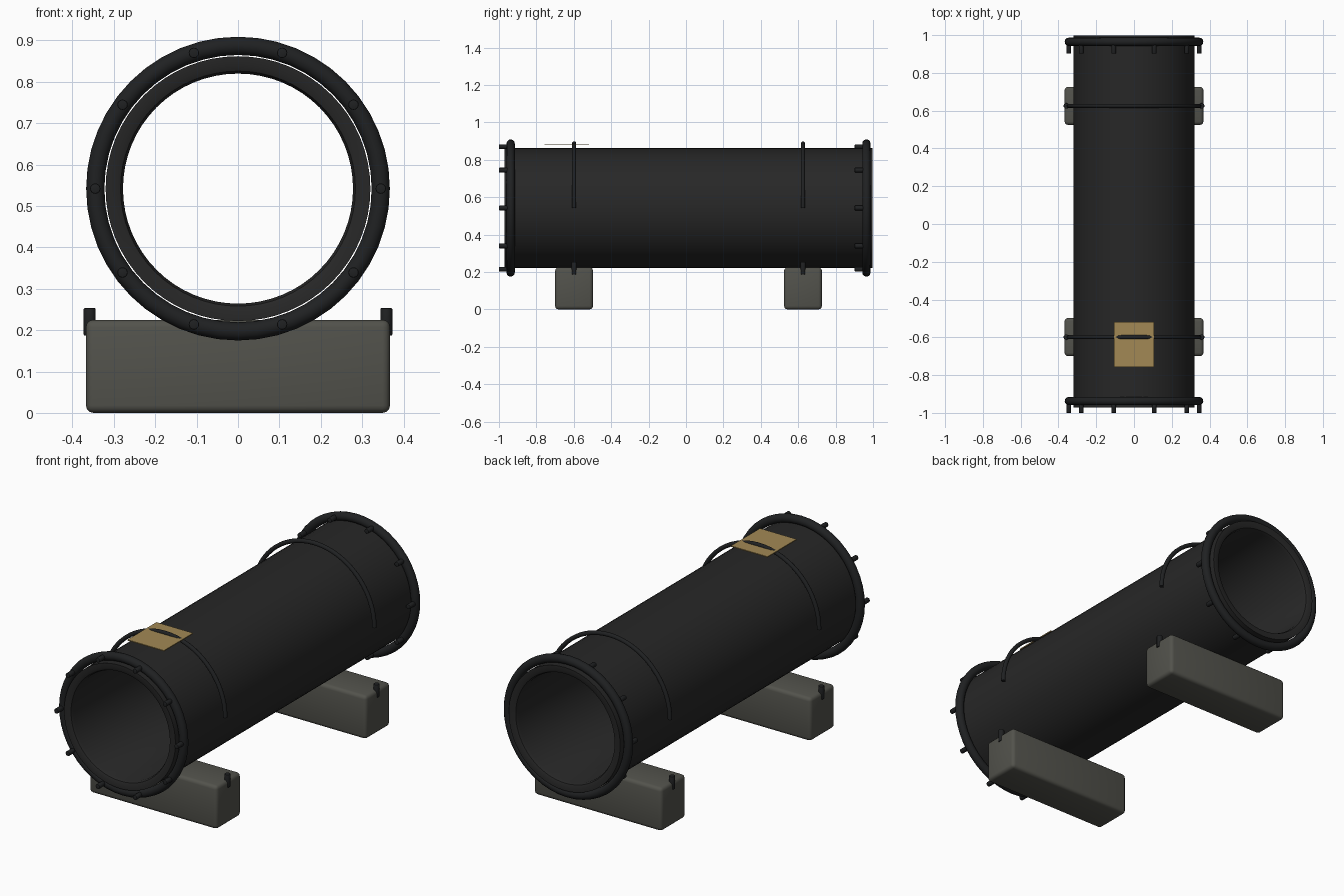
import bpy, math

if "Cube" in bpy.data.objects:
    bpy.data.objects.remove(bpy.data.objects["Cube"], do_unlink=True)

AXIS_Z = 0.542          # height of the tube axis
MID_Y = 0.0135          # lengthwise middle of the tube
RING_R = 0.345          # radius of flange rings and bolt circle
QUARTER = math.pi / 2


def material(name, rgb):
    m = bpy.data.materials.new(name)
    m.use_nodes = True
    colour = (*rgb, 1)
    m.diffuse_color = colour
    bsdf = m.node_tree.nodes["Principled BSDF"]
    bsdf.inputs["Base Color"].default_value = colour
    bsdf.inputs["Roughness"].default_value = 0.7
    return m


tube_black = material("tube black", (0.02, 0.02, 0.02))
iron_black = material("iron black", (0.014, 0.015, 0.016))
block_grey = material("block grey", (0.085, 0.085, 0.072))
brass = material("brass", (0.36, 0.25, 0.09))


def finish(name, mat, bevel=0, segments=3):
    ob = bpy.context.object
    ob.name = name
    ob.data.materials.clear()
    ob.data.materials.append(mat)
    bpy.ops.object.transform_apply(location=False, rotation=True, scale=True)
    if bevel:
        mod = ob.modifiers.new("Bevel", "BEVEL")
        mod.width, mod.segments = bevel, segments
        bpy.ops.object.modifier_apply(modifier=mod.name)
    bpy.ops.object.shade_smooth_by_angle(angle=math.radians(40))
    return ob


def box(name, loc, size, mat, bevel=0):
    bpy.ops.mesh.primitive_cube_add(size=1, location=loc)
    bpy.context.object.scale = size
    return finish(name, mat, bevel)


def cylinder(name, loc, radius, depth, mat, along_y=False):
    bpy.ops.mesh.primitive_cylinder_add(vertices=16, radius=radius, depth=depth, location=loc,
                                        rotation=(QUARTER if along_y else 0, 0, 0))
    return finish(name, mat, 0.003, 2)


# Hollow tube: closed wall profile spun around the y axis
def tube(name, outer, inner, length, lip, sides=64):
    h = length / 2
    profile = [(outer, -h), (outer, h), (inner + lip, h), (inner + lip * 0.3, h - lip * 0.3),
               (inner, h - lip), (inner, lip - h), (inner + lip * 0.3, lip * 0.3 - h),
               (inner + lip, -h)]
    n = len(profile)
    verts, faces = [], []
    for s in range(sides):
        a = math.tau * s / sides
        verts += [(r * math.cos(a), y, r * math.sin(a)) for r, y in profile]
        t = (s + 1) % sides
        faces += [(s * n + i, s * n + (i + 1) % n, t * n + (i + 1) % n, t * n + i)
                  for i in range(n)]
    me = bpy.data.meshes.new(name)
    me.from_pydata(verts, [], faces)
    ob = bpy.data.objects.new(name, me)
    bpy.context.collection.objects.link(ob)
    ob.location = (0, MID_Y, AXIS_Z)
    bpy.ops.object.select_all(action="DESELECT")
    bpy.context.view_layer.objects.active = ob
    ob.select_set(True)
    bpy.ops.object.mode_set(mode="EDIT")
    bpy.ops.mesh.select_all(action="SELECT")
    bpy.ops.mesh.normals_make_consistent(inside=False)
    bpy.ops.object.mode_set(mode="OBJECT")
    finish(name, tube_black)


# Half hoop over the top of the tube
def strap(name, y, radius=0.346, thickness=0.011, steps=32):
    cu = bpy.data.curves.new(name, "CURVE")
    cu.dimensions = "3D"
    cu.bevel_depth, cu.bevel_resolution, cu.use_fill_caps = thickness, 3, True
    sp = cu.splines.new("POLY")
    sp.points.add(steps)
    for i, p in enumerate(sp.points):
        a = math.pi * i / steps
        p.co = (radius * math.cos(a), 0, radius * math.sin(a), 1)
    ob = bpy.data.objects.new(name, cu)
    bpy.context.collection.objects.link(ob)
    ob.location = (0, y, AXIS_Z)
    bpy.ops.object.select_all(action="DESELECT")
    bpy.context.view_layer.objects.active = ob
    ob.select_set(True)
    bpy.ops.object.convert(target="MESH")
    finish(name, iron_black)


tube("tube", 0.32, 0.278, 1.968, 0.02)

for end, side in (("front", -1), ("back", 1)):
    # Flange ring and its bolts
    ring_y = MID_Y + side * 0.951
    bpy.ops.mesh.primitive_torus_add(major_segments=48, minor_segments=12, major_radius=RING_R,
                                     minor_radius=0.022, location=(0, ring_y, AXIS_Z),
                                     rotation=(QUARTER, 0, 0))
    finish(f"{end}_flange_ring", iron_black)
    for i in range(10):
        a = math.tau * i / 10
        cylinder(f"{end}_bolt_{i + 1}",
                 (RING_R * math.cos(a), ring_y - 0.035, AXIS_Z + RING_R * math.sin(a)),
                 0.0125, 0.055, iron_black, along_y=True)

    # Support block, strap and anchor pins
    block_y = MID_Y + side * 0.612
    box(f"{end}_support_block", (0, block_y, 0.1125), (0.735, 0.202, 0.225), block_grey, 0.018)
    strap(f"{end}_strap", block_y)
    for hand, x in (("left", 0.3585), ("right", -0.3585)):
        cylinder(f"{end}_{hand}_anchor_pin", (x, block_y, 0.22), 0.0145, 0.067, iron_black)

# Thin label plate on top
box("label_plate", (0, -0.638, 0.883), (0.21, 0.238, 0.005), brass)
